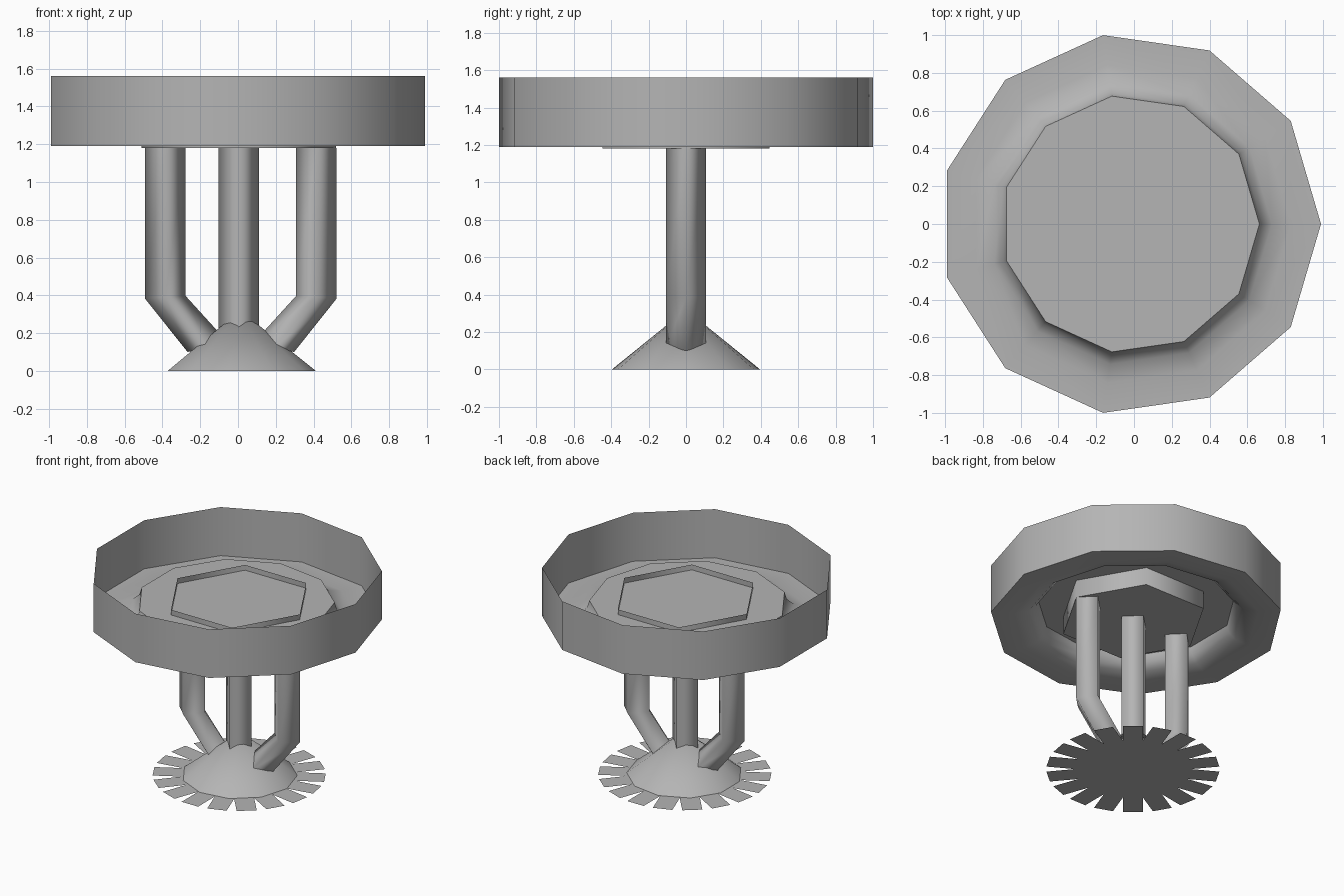
import bpy, bmesh
from math import sin, cos, pi, radians

if "Cube" in bpy.data.objects:
    bpy.data.objects.remove(bpy.data.objects["Cube"])

grey = bpy.data.materials.new("dark_grey")
grey.diffuse_color = (0.46, 0.46, 0.46, 1)
grey.use_nodes = True
grey.node_tree.nodes["Principled BSDF"].inputs["Base Color"].default_value = grey.diffuse_color


def ring(bm, r, z, n, cx=0.0, tilt=0.0):
    """n-gon of vertices; tilt lowers the +x side."""
    return [bm.verts.new((cx + r * cos(2 * pi * i / n), r * sin(2 * pi * i / n),
                          z - tilt * cos(2 * pi * i / n))) for i in range(n)]


def bridge(bm, a, b):
    n = len(a)
    for i in range(n):
        bm.faces.new((a[i], a[(i + 1) % n], b[(i + 1) % n], b[i]))


def finish(name, bm, angle=35):
    """Make the object, smooth shaded with sharp edges above the angle."""
    bm.normal_update()
    for f in bm.faces:
        f.smooth = True
    for e in bm.edges:
        if len(e.link_faces) == 2 and e.calc_face_angle(0) > radians(angle):
            e.smooth = False
    me = bpy.data.meshes.new(name)
    bm.to_mesh(me)
    bm.free()
    me.materials.append(grey)
    ob = bpy.data.objects.new(name, me)
    bpy.context.collection.objects.link(ob)
    return ob


# open cup whose floor curves up to a raised centre disc
bm = bmesh.new()
profile = [(1.01, 1.56), (1.01, 1.19), (0.85, 1.19), (0.75, 1.215),
           (0.70, 1.26), (0.684, 1.315)]
rings = [ring(bm, r, z, 11, cx=-0.02) for r, z in profile]
for a, b in zip(rings, rings[1:]):
    bridge(bm, b, a)
bm.faces.new(rings[-1][::-1])
finish("cup", bm, 40)

# hexagonal box, open at the top, poking through the disc
bm = bmesh.new()
low = ring(bm, 0.515, 1.18, 6, cx=0.005)
high = ring(bm, 0.515, 1.355, 6, cx=0.005)
bridge(bm, low, high)
bm.faces.new(low[::-1])
finish("hex_box", bm, 70)


# four-sided pipes: the side ones bend inwards near the base
def pipe(name, x, end_x, end_z, tilt):
    bm = bmesh.new()
    rs = [ring(bm, 0.107, end_z, 4, end_x, tilt),
          ring(bm, 0.107, 0.39, 4, x, tilt * 0.3),
          ring(bm, 0.107, 1.18, 4, x)]
    for a, b in zip(rs, rs[1:]):
        bridge(bm, a, b)
    finish(name, bm, 100)


pipe("left_pipe", -0.385, -0.16, 0.125, -0.025)
pipe("middle_pipe", 0.005, 0.005, 0.13, 0)
pipe("right_pipe", 0.415, 0.19, 0.125, 0.025)

# cone foot
bm = bmesh.new()
foot = ring(bm, 0.4, 0.0, 11, cx=0.012)
tip = bm.verts.new((0.012, 0, 0.32))
for i in range(11):
    bm.faces.new((foot[i], foot[(i + 1) % 11], tip))
finish("cone_foot", bm, 50)

# flat toothed plate: every side of a polygon pushed out as a tooth
bm = bmesh.new()
n, r, length = 18, 0.4, 0.2
hub = ring(bm, r, 0.0, n, cx=0.01)
bm.faces.new(hub[::-1])
for i in range(n):
    a, b = hub[i], hub[(i + 1) % n]
    m = 2 * pi * (i + 0.5) / n
    dx, dy = length * cos(m), length * sin(m)
    c = bm.verts.new((b.co.x + dx, b.co.y + dy, 0))
    d = bm.verts.new((a.co.x + dx, a.co.y + dy, 0))
    bm.faces.new((a, d, c, b))
finish("toothed_plate", bm)
